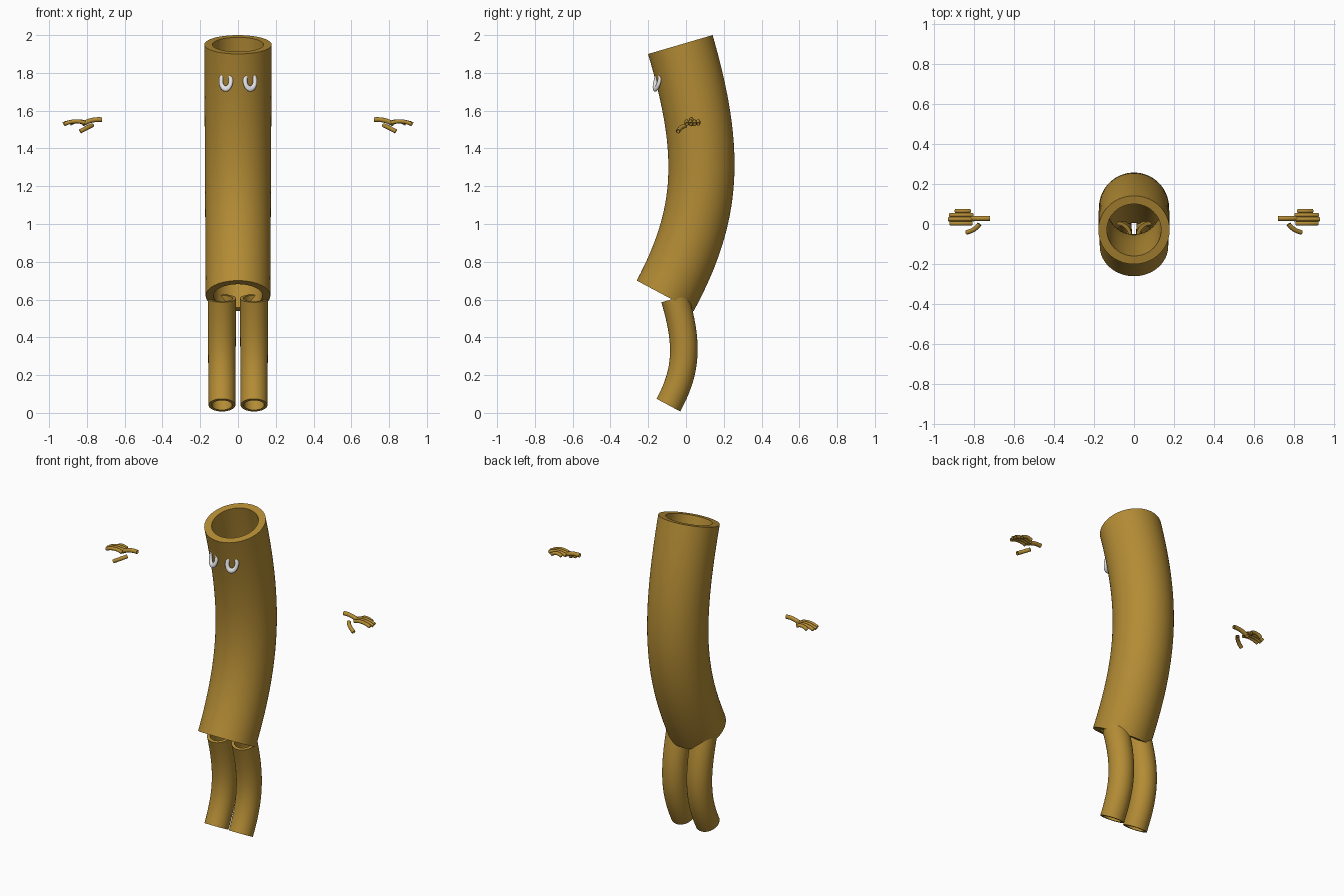
import bpy, bmesh, math
from mathutils import Vector, Matrix

if "Cube" in bpy.data.objects:
    bpy.data.objects.remove(bpy.data.objects["Cube"])


def material(name, rgb):
    m = bpy.data.materials.new(name)
    m.diffuse_color = (*rgb, 1)
    m.use_nodes = True
    m.node_tree.nodes["Principled BSDF"].inputs["Base Color"].default_value = m.diffuse_color
    return m


GOLD = material("golden brown", (0.45, 0.26, 0.035))
WHITE = material("soft white", (0.80, 0.80, 0.82))


def finish(bm, name, mat):
    bmesh.ops.recalc_face_normals(bm, faces=bm.faces)
    mesh = bpy.data.meshes.new(name)
    bm.to_mesh(mesh)
    bm.free()
    mesh.materials.append(mat)
    ob = bpy.data.objects.new(name, mesh)
    bpy.context.collection.objects.link(ob)
    bpy.ops.object.select_all(action='DESELECT')
    ob.select_set(True)
    bpy.context.view_layer.objects.active = ob
    bpy.ops.object.shade_smooth_by_angle(angle=math.radians(50))
    return ob


def bezier(p, t):
    a, b, c, d = p
    s = 1 - t
    return a * s**3 + b * 3 * s * s * t + c * 3 * s * t * t + d * t**3


def tangent(p, t):
    a, b, c, d = p
    s = 1 - t
    return ((b - a) * s * s + (c - b) * 2 * s * t + (d - c) * t * t).normalized()


def tube(name, path, r0, r1, side, steps=24, sides=48, hollow=0.76):
    """Open bent pipe with wall thickness along a cubic curve."""
    path = [Vector(p) for p in path]
    bm = bmesh.new()
    shells = []
    for k in (1.0, hollow):
        rings = []
        for i in range(steps + 1):
            t = i / steps
            c, tan = bezier(path, t), tangent(path, t)
            v = tan.cross(Vector(side)).normalized()
            u = v.cross(tan)
            r = (r0 + (r1 - r0) * t) * k
            rings.append([bm.verts.new(c + (u * math.cos(a) + v * math.sin(a)) * r)
                          for a in (2 * math.pi * j / sides for j in range(sides))])
        shells.append(rings)
    outer, inner = shells
    loop = outer + inner[::-1]
    # outer wall, top rim, inner wall and bottom rim form one closed loop
    for i, ring in enumerate(loop):
        nxt = loop[(i + 1) % len(loop)]
        for j in range(sides):
            k = (j + 1) % sides
            bm.faces.new((ring[j], ring[k], nxt[k], nxt[j]))
    return finish(bm, name, GOLD)


# Body: large bent pipe
BODY = [(0, -0.11, 0.62), (0, 0.12, 1.05), (0, 0.139, 1.373), (0, -0.03, 1.95)]
tube("body", BODY, 0.171, 0.178, (1, 0, 0), steps=32, sides=64)

# Legs: the same bend, reduced
K = 0.425
for s, label in ((-1, "left"), (1, "right")):
    path = [(s * 0.085, -0.093 + K * (y + 0.11), 0.041 + K * (z - 0.62)) for _, y, z in BODY]
    tube("leg_" + label, path, 0.071, 0.0745, (1, 0, 0))

# Floating hands: wrist, four fingers and a thumb on each side
FINGERS = [(0.003, 0.81, 0.918), (0.024, 0.80, 0.925), (0.045, 0.805, 0.92), (0.065, 0.82, 0.89)]
for s, label in ((-1, "left"), (1, "right")):
    def small(name, pts, r, side):
        tube(name + "_" + label, [(s * x, y, z) for x, y, z in pts], r, r, side, steps=10, sides=16)

    small("wrist", [(0.72, 0.028, 1.552), (0.757, 0.028, 1.556),
                    (0.79, 0.028, 1.548), (0.825, 0.028, 1.528)], 0.0125, (0, 1, 0))
    for i, (y, x0, x1) in enumerate(FINGERS):
        d = (x1 - x0) / 3
        small("finger_%d" % (i + 1), [(x0, y, 1.535), (x0 + d, y, 1.549),
                                      (x1 - d, y, 1.546), (x1, y, 1.529)], 0.0105, (0, 1, 0))
    small("thumb", [(0.772, 0.0, 1.522), (0.785, -0.02, 1.517),
                    (0.806, -0.035, 1.507), (0.836, -0.042, 1.49)], 0.0115, (0, 0, 1))


# Eyes: oval rings half sunk into the front of the body
def eye(name, s):
    bm = bmesh.new()
    n, m = 40, 12
    rot = (Matrix.Translation((s * 0.064, -0.151, 1.757))
           @ Matrix.Rotation(math.radians(s * 21), 4, 'Z')
           @ Matrix.Rotation(math.radians(-14), 4, 'X')
           @ Matrix.Rotation(math.radians(s * 6), 4, 'Y'))
    rings = []
    for i in range(n):
        a = 2 * math.pi * i / n
        ring = []
        for j in range(m):
            b = 2 * math.pi * j / m
            p = Vector(((0.028 + 0.012 * math.cos(b)) * math.cos(a),
                        0.010 * math.sin(b),
                        (0.042 + 0.016 * math.cos(b)) * math.sin(a)))
            ring.append(bm.verts.new(rot @ p))
        rings.append(ring)
    for i in range(n):
        q = rings[(i + 1) % n]
        for j in range(m):
            k = (j + 1) % m
            bm.faces.new((rings[i][j], rings[i][k], q[k], q[j]))
    finish(bm, name, WHITE)


eye("eye_left", -1)
eye("eye_right", 1)
